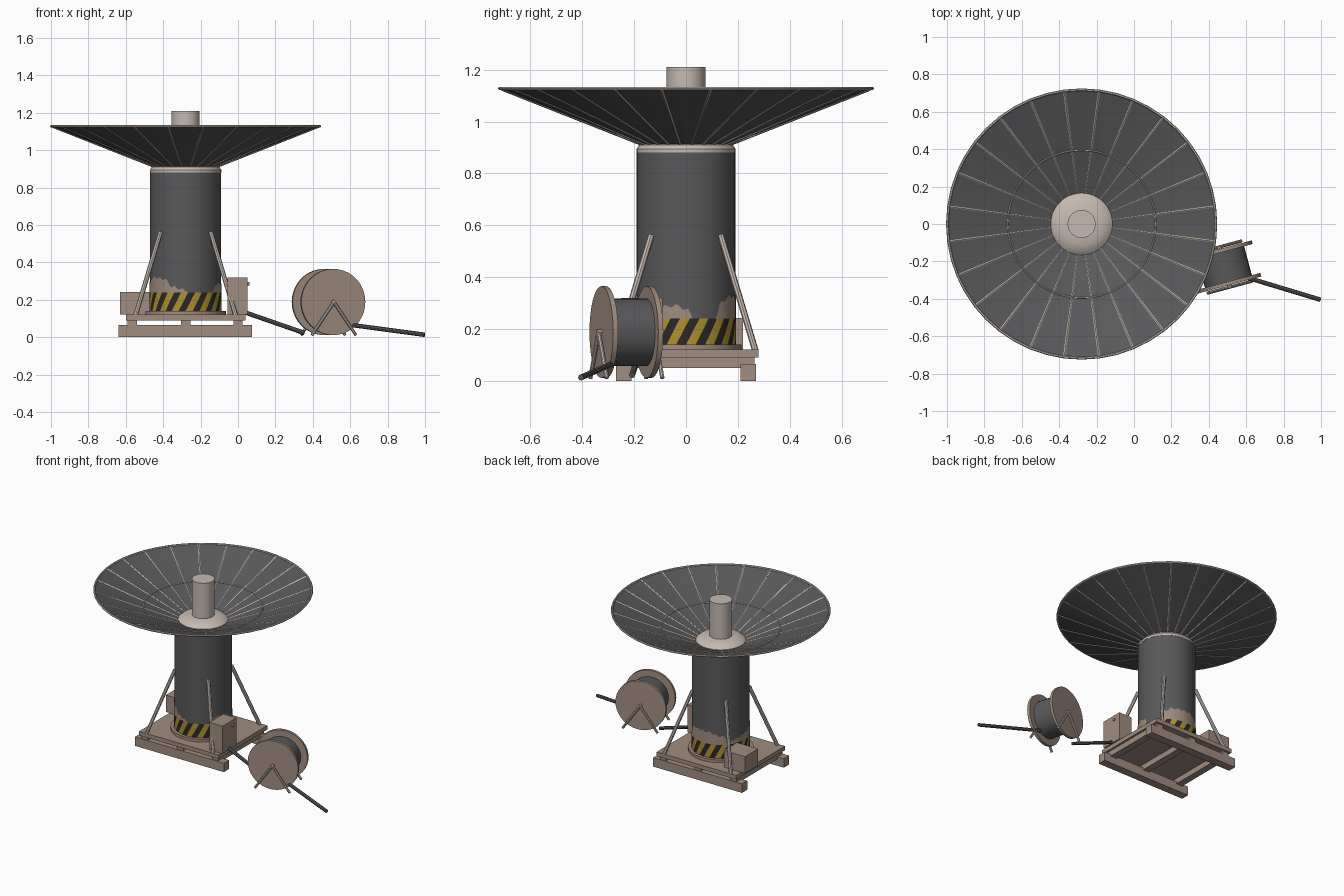
import bpy, bmesh, math
from mathutils import Vector, Matrix

if "Cube" in bpy.data.objects:
    bpy.data.objects.remove(bpy.data.objects["Cube"])

CX = -0.28  # mast axis


def mat(name, col):
    m = bpy.data.materials.new(name)
    m.diffuse_color = (*col, 1)
    m.use_nodes = True
    m.node_tree.nodes["Principled BSDF"].inputs["Base Color"].default_value = m.diffuse_color
    return m


DARK = mat("dark grey", (0.10, 0.10, 0.105))
BROWN = mat("dusty brown", (0.35, 0.262, 0.215))
LIGHT = mat("pale grey", (0.56, 0.49, 0.44))
YELLOW = mat("hazard yellow", (0.43, 0.28, 0.03))
BLACK = mat("hazard black", (0.025, 0.02, 0.02))


def finish(bm, name, mats, smooth=False):
    me = bpy.data.meshes.new(name)
    bm.to_mesh(me)
    bm.free()
    ob = bpy.data.objects.new(name, me)
    bpy.context.collection.objects.link(ob)
    for m in mats:
        me.materials.append(m)
    if smooth:
        bpy.ops.object.select_all(action='DESELECT')
        ob.select_set(True)
        bpy.context.view_layer.objects.active = ob
        bpy.ops.object.shade_smooth_by_angle(angle=math.radians(35))
    return ob


def box(name, lo, hi, m, bevel=0.0):
    bm = bmesh.new()
    lo, hi = Vector(lo), Vector(hi)
    bmesh.ops.create_cube(bm, size=1, matrix=Matrix.Translation((lo + hi) / 2)
                          @ Matrix.Diagonal((*(hi - lo), 1)))
    if bevel:
        bmesh.ops.bevel(bm, geom=bm.edges[:], offset=bevel, segments=1, affect='EDGES')
    return finish(bm, name, [m])


def add_rod(bm, a, b, r, n):
    a, b = Vector(a), Vector(b)
    d = b - a
    M = Matrix.Translation((a + b) / 2) @ d.to_track_quat('Z', 'Y').to_matrix().to_4x4()
    bmesh.ops.create_cone(bm, cap_ends=True, segments=n, radius1=r, radius2=r,
                          depth=d.length, matrix=M)


def rods(name, pairs, r, m, n=8):
    bm = bmesh.new()
    for a, b in pairs:
        add_rod(bm, a, b, r, n)
    return finish(bm, name, [m], True)


def lathe(name, prof, m, n=48, closed=False):
    """Revolve (radius, z) points about the mast axis."""
    bm = bmesh.new()
    rings = [[bm.verts.new((CX + r * math.cos(2 * math.pi * i / n),
                            r * math.sin(2 * math.pi * i / n), z)) for i in range(n)]
             for r, z in prof]
    pairs = list(zip(rings, rings[1:]))
    if closed:
        pairs.append((rings[-1], rings[0]))
    for p, q in pairs:
        for i in range(n):
            j = (i + 1) % n
            bm.faces.new((p[i], p[j], q[j], q[i]))
    if not closed:
        bm.faces.new(rings[0][::-1])
        bm.faces.new(rings[-1])
    bmesh.ops.recalc_face_normals(bm, faces=bm.faces[:])
    return finish(bm, name, [m], True)


def hoop(name, R, z, r, m):
    prof = [(R + r * math.cos(k * math.pi / 3), z + r * math.sin(k * math.pi / 3)) for k in range(6)]
    return lathe(name, prof, m, 48, True)


# skid base
for s, n in ((-1, "front"), (1, "back")):
    box(n + "_skid_rail", (-0.64, s * 0.24 - 0.03, 0), (0.075, s * 0.24 + 0.03, 0.065), BROWN)
for i, x in enumerate((-0.565, -0.28, 0.0)):
    box("cross_beam_%d" % i, (x - 0.025, -0.265, 0.05), (x + 0.025, 0.265, 0.095), BROWN)
box("platform", (-0.6, -0.28, 0.09), (0.04, 0.28, 0.12), BROWN)

# mast
lathe("mast_flange", [(0.215, 0.118), (0.215, 0.14)], BROWN)
lathe("mast_column", [(0.19, 0.13), (0.19, 0.885)], DARK)
lathe("mast_cap", [(0.191, 0.88), (0.191, 0.895), (0.18, 0.91), (0.165, 0.915)], LIGHT)

# hazard band: sheared stripes, alternating colours
bm = bmesh.new()
N, ROWS = 96, 5
grid = []
for k in range(ROWS + 1):
    row = []
    for i in range(N):
        a = 2 * math.pi * i / N + 0.27 * k / ROWS
        row.append(bm.verts.new((CX + 0.193 * math.cos(a), 0.193 * math.sin(a), 0.14 + 0.1 * k / ROWS)))
    grid.append(row)
for k in range(ROWS):
    for i in range(N):
        j = (i + 1) % N
        f = bm.faces.new((grid[k][i], grid[k][j], grid[k + 1][j], grid[k + 1][i]))
        f.material_index = (i // 3) % 2
finish(bm, "hazard_band", [YELLOW, BLACK], True)

# dust patch with a ragged upper edge: (angle, height)
KEYS = [(-180, .29), (-150, .32), (-125, .31), (-112, .27), (-97, .258), (-85, .24), (-42, .24),
        (-32, .285), (-12, .29), (2, .275), (8, .24), (36, .24), (44, .30), (60, .325),
        (100, .325), (125, .30), (150, .265), (180, .29)]


def dust(d):
    for (a, p), (b, q) in zip(KEYS, KEYS[1:]):
        if a <= d <= b:
            t = (d - a) / (b - a)
            t = t * t * (3 - 2 * t)
            h = p + (q - p) * t
            return h + (0.006 * math.sin(d * 0.45) if h > 0.255 else 0)


bm = bmesh.new()
lo, hi = [], []
for i in range(144):
    d = -180 + 2.5 * i
    a = math.radians(d)
    x, y = CX + 0.192 * math.cos(a), 0.192 * math.sin(a)
    lo.append(bm.verts.new((x, y, 0.235)))
    hi.append(bm.verts.new((x, y, dust(d))))
for i in range(144):
    j = (i + 1) % 144
    bm.faces.new((lo[i], lo[j], hi[j], hi[i]))
finish(bm, "dust_patch", [BROWN], True)

# struts
rods("mast_struts", [((CX + sx * 0.268, sy * 0.268, 0.115), (CX + sx * 0.134, sy * 0.134, 0.562))
                     for sx in (-1, 1) for sy in (-1, 1)], 0.0125, LIGHT)

# equipment boxes
box("battery_box", (-0.63, 0.07, 0.12), (-0.46, 0.22, 0.242), BROWN)
box("control_box", (-0.055, -0.25, 0.12), (0.05, -0.09, 0.32), BROWN)
rods("control_knob", [((0.045, -0.14, 0.285), (0.062, -0.14, 0.285))], 0.009, LIGHT)

# dish
def cone_z(r):
    return 0.91 + (r - 0.165) / 0.555 * 0.217


lathe("dish", [(0.16, 0.908), (0.72, 1.125), (0.72, 1.13), (0.16, 0.913)], DARK, 48, True)
hoop("dish_rim", 0.718, 1.128, 0.007, LIGHT)
hoop("dish_inner_ring", 0.395, cone_z(0.395) + 0.005, 0.004, LIGHT)
ribs = []
for i in range(24):
    a = math.radians(7.5 + 15 * i)
    c, s = math.cos(a), math.sin(a)
    ribs.append(((CX + 0.16 * c, 0.16 * s, cone_z(0.16)), (CX + 0.716 * c, 0.716 * s, cone_z(0.716))))
rods("dish_ribs", ribs, 0.0065, LIGHT, 6)
lathe("dish_hub", [(0.165, 0.905), (0.165, 0.918), (0.145, 0.935), (0.11, 0.948), (0.06, 0.955)], LIGHT)
lathe("feed_horn", [(0.075, 0.93), (0.075, 1.21)], LIGHT, 32)

# cable reel
C = Vector((0.484, -0.23, 0.188))
T = math.radians(15)
U = Vector((math.cos(T), math.sin(T), 0))
AX = Vector((-math.sin(T), math.cos(T), 0))
rods("reel_drum", [(C - AX * 0.09, C + AX * 0.09)], 0.13, DARK, 32)
rods("reel_flanges", [(C + AX * (s * 0.09 - 0.01), C + AX * (s * 0.09 + 0.01)) for s in (-1, 1)],
     0.177, BROWN, 40)
legs = []
for s in (-1, 1):
    top = C + AX * s * 0.111
    for k in (-1, 1):
        legs.append((top, top + U * k * 0.122 + Vector((0, 0, -0.177))))
rods("reel_stand_legs", legs, 0.0085, LIGHT)
rods("reel_axle", [(C - AX * 0.116, C + AX * 0.116)], 0.012, LIGHT)

# cables
rods("feed_cable", [((0.03, -0.17, 0.135), (0.355, -0.208, 0.022))], 0.012, DARK)
rods("loose_cable", [((0.57, -0.276, 0.07), (0.997, -0.405, 0.013))], 0.012, DARK)
